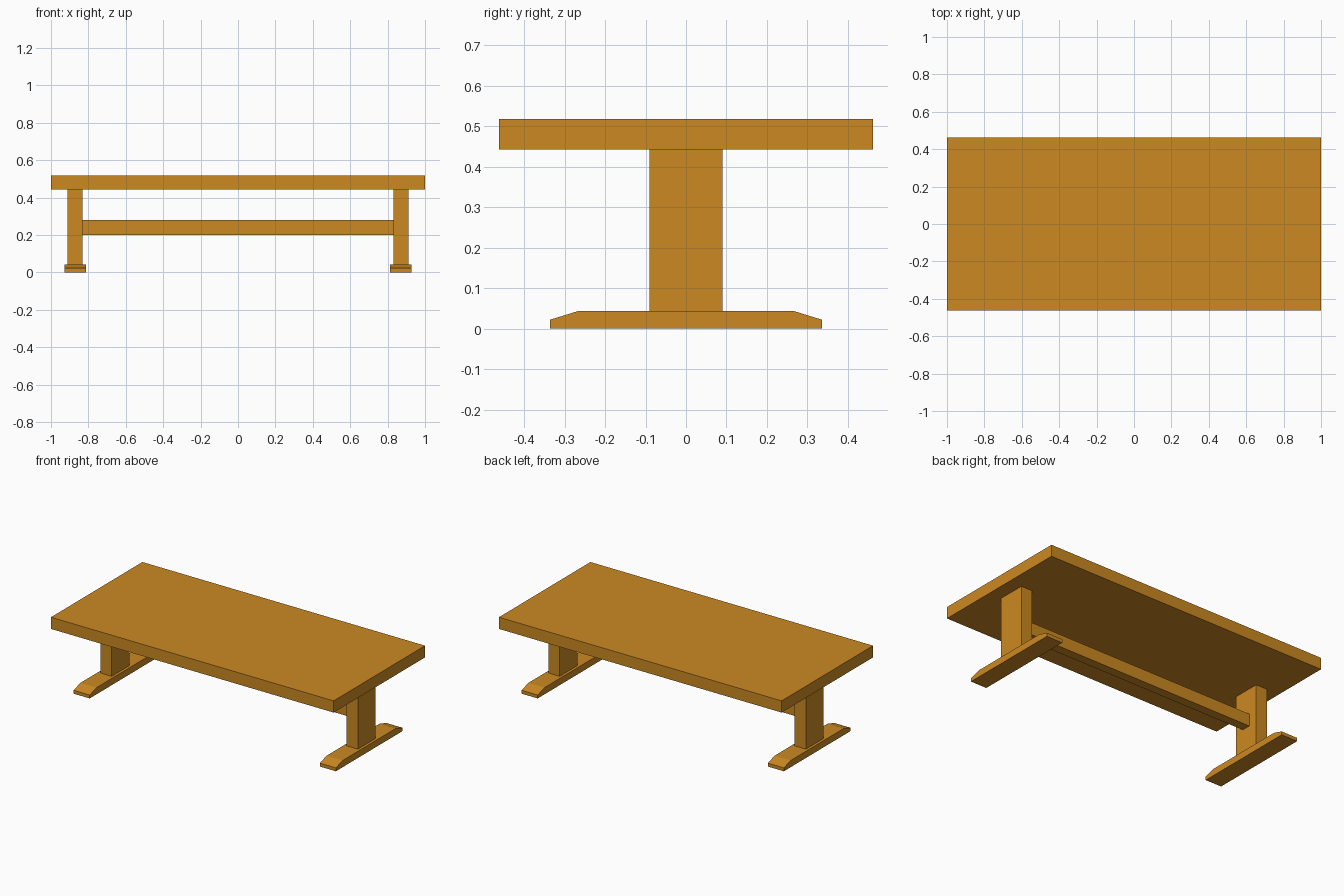
import bpy

if "Cube" in bpy.data.objects:
    bpy.data.objects.remove(bpy.data.objects["Cube"])

wood = bpy.data.materials.new("golden oak")
wood.diffuse_color = (0.60, 0.25, 0.016, 1)
wood.use_nodes = True
wood.node_tree.nodes["Principled BSDF"].inputs["Base Color"].default_value = wood.diffuse_color


def prism(name, profile, x0, x1):
    """Extrude a counter-clockwise (y, z) profile along x."""
    n = len(profile)
    verts = [(x, y, z) for x in (x0, x1) for y, z in profile]
    faces = [tuple(reversed(range(n))), tuple(range(n, 2 * n))]
    faces += [(i, (i + 1) % n, n + (i + 1) % n, n + i) for i in range(n)]
    mesh = bpy.data.meshes.new(name)
    mesh.from_pydata(verts, [], faces)
    mesh.materials.append(wood)
    obj = bpy.data.objects.new(name, mesh)
    bpy.context.collection.objects.link(obj)
    return obj


def board(name, x0, x1, half_y, z0, z1):
    return prism(name, [(-half_y, z0), (half_y, z0), (half_y, z1), (-half_y, z1)], x0, x1)


FOOT_H, TOP_Z, TOP_H = 0.043, 0.443, 0.075
LEG_X, LEG_HALF, FOOT_HALF = 0.871, 0.04, 0.057

# Table top
board("table_top", -1, 1, 0.462, TOP_Z, TOP_Z + TOP_H)

# Stretcher beam between the legs
board("stretcher", -LEG_X + LEG_HALF, LEG_X - LEG_HALF, 0.029, 0.20, 0.279)

# Trestle legs on feet with sloped ends
foot = [(-0.336, 0), (0.336, 0), (0.336, 0.022), (0.268, FOOT_H),
        (-0.268, FOOT_H), (-0.336, 0.022)]
for side, s in (("left", -1), ("right", 1)):
    x = s * LEG_X
    board(side + "_leg", x - LEG_HALF, x + LEG_HALF, 0.09, FOOT_H, TOP_Z)
    prism(side + "_foot", foot, x - FOOT_HALF, x + FOOT_HALF)
